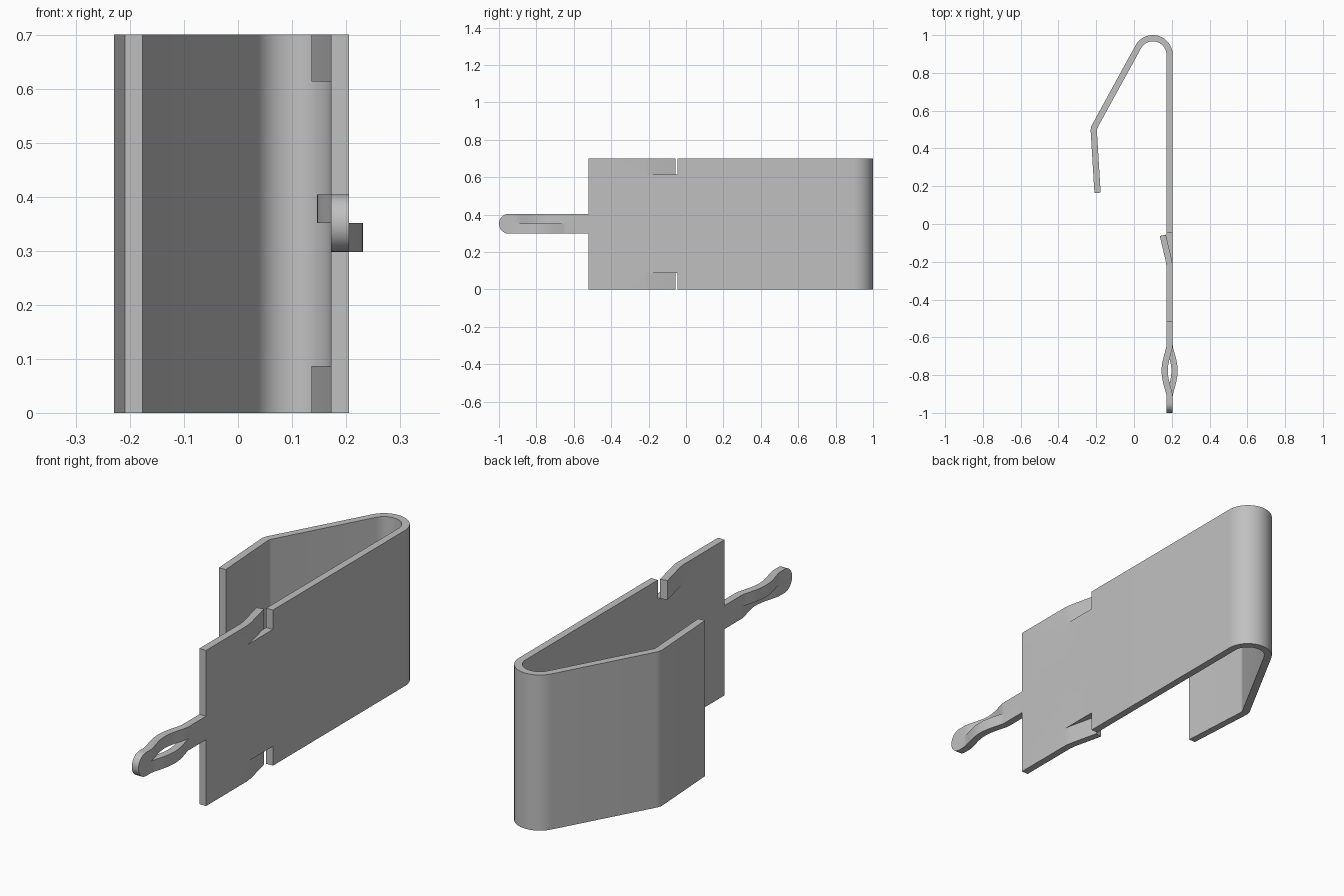
import bpy
import bmesh
from math import sin, cos, pi, radians

cube = bpy.data.objects.get("Cube")
if cube:
    bpy.data.objects.remove(cube, do_unlink=True)

THICK = 0.033
X = 0.1885                        # centre plane of the flat plate
LEVELS = [0, 0.087, 0.298, 0.351, 0.404, 0.613, 0.7]
PIN = LEVELS[2:5]

metal = bpy.data.materials.new("grey metal")
metal.use_nodes = True
GREY = (0.53, 0.53, 0.53, 1)
metal.diffuse_color = GREY
metal.node_tree.nodes["Principled BSDF"].inputs["Base Color"].default_value = GREY

bm = bmesh.new()


def patch(path, levels):
    """Sheet of quads: a path in x, y swept over height levels."""
    rows = [[bm.verts.new((x, y, z)) for z in levels] for x, y in path]
    for a, b in zip(rows, rows[1:]):
        for i in range(len(levels) - 1):
            bm.faces.new((a[i], b[i], b[i + 1], a[i + 1]))


def arc(cx, cy, r, start, end, n):
    angles = [radians(start + (end - start) * i / n) for i in range(n + 1)]
    return [(cx + r * cos(a), cy + r * sin(a)) for a in angles]


# Flat plate, large bend, sloping arm and short return arm
spring = [(X, -0.045)]
spring += arc(0.1, 0.895, X - 0.1, 0, 151.3, 24)
spring += arc(-0.163, 0.495, 0.05, 151.3, 183.7, 6)
spring += [(-0.193, 0.165)]
patch(spring, LEVELS)
patch([(X, -0.225), (X, -0.045)], LEVELS[1:6])
patch([(X, -0.52), (X, -0.225)], LEVELS)

# Bent locking tabs at the top and bottom edges
tab = [(X, -0.225), (X - 0.004, -0.195), (X - 0.036, -0.06)]
for levels in (LEVELS[:2], LEVELS[5:]):
    patch(tab, levels)

# Pin with a split eye, its halves bulging to opposite sides
EYE_START, EYE_END, STEPS = -0.645, -0.91, 24
patch([(X, EYE_START), (X, -0.52)], PIN)
for side, levels in ((1, PIN[:2]), (-1, PIN[1:])):
    eye = []
    for i in range(STEPS + 1):
        t = i / STEPS
        bulge = 0.026 * max(0, sin(pi * t)) ** 1.3
        eye.append((X + side * bulge, EYE_START + (EYE_END - EYE_START) * t))
    patch(eye, levels)

# Rounded pin tip
r = (PIN[2] - PIN[0]) / 2
patch([(X, -1 + r), (X, EYE_END)], PIN)
outline = arc(-1 + r, PIN[1], r, 90, 270, 20)
tip = [bm.verts.new((X, y, z)) for y, z in outline]
tip.append(bm.verts.new((X, -1 + r, PIN[1])))
bm.faces.new(tip)

bmesh.ops.remove_doubles(bm, verts=bm.verts, dist=0.0005)
bmesh.ops.recalc_face_normals(bm, faces=bm.faces)
mesh = bpy.data.meshes.new("spring_contact")
bm.to_mesh(mesh)
bm.free()
mesh.materials.append(metal)

# Give the sheet its thickness
clip = bpy.data.objects.new("spring_contact", mesh)
bpy.context.collection.objects.link(clip)
bpy.ops.object.select_all(action="DESELECT")
clip.select_set(True)
bpy.context.view_layer.objects.active = clip
solid = clip.modifiers.new("Thickness", "SOLIDIFY")
solid.thickness = THICK
solid.offset = 0
solid.use_even_offset = True
bpy.ops.object.modifier_apply(modifier=solid.name)
bpy.ops.object.shade_smooth_by_angle(angle=radians(30))
